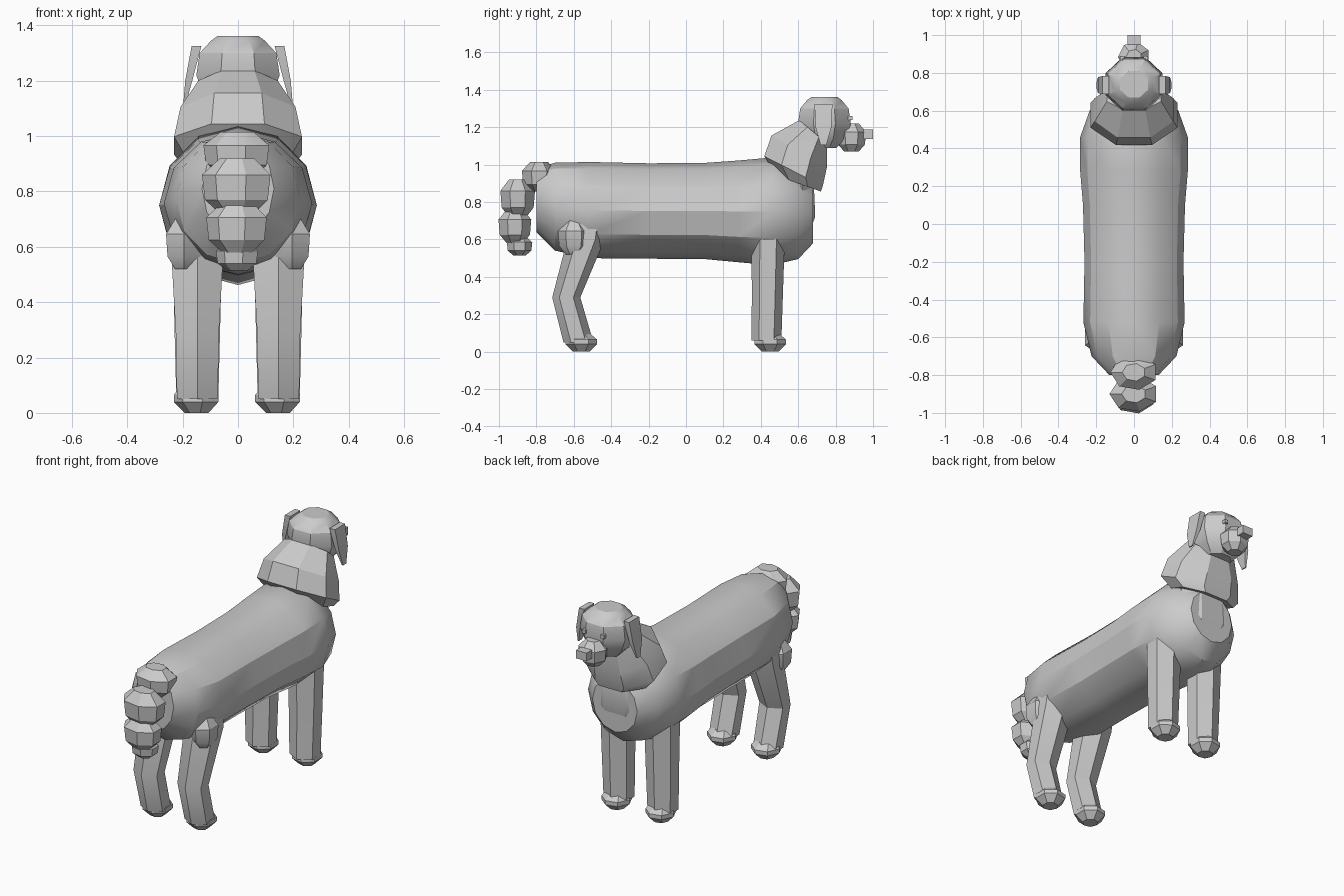
import bpy, bmesh
from math import sin, cos, pi, radians

if "Cube" in bpy.data.objects:
    bpy.data.objects.remove(bpy.data.objects["Cube"])


def loft(name, rings, sides=8, x=0.0, phase=0.5):
    """Skin elliptical rings (y, z, x radius, radius along tilt, tilt in degrees[, x shift])."""
    bm = bmesh.new()
    loops = []
    for ring in rings:
        y, z, rx, rv, tilt = ring[:5]
        dx = ring[5] if len(ring) > 5 else 0.0
        t = radians(tilt)
        loop = []
        for i in range(sides):
            a = 2 * pi * (i + phase) / sides
            v = rv * sin(a)
            loop.append(bm.verts.new((x + dx + rx * cos(a), y + v * cos(t), z + v * sin(t))))
        loops.append(loop)
    for a, b in zip(loops, loops[1:]):
        for i in range(sides):
            j = (i + 1) % sides
            bm.faces.new((a[i], a[j], b[j], b[i]))
    bm.faces.new(loops[0])
    bm.faces.new(loops[-1])
    bmesh.ops.recalc_face_normals(bm, faces=bm.faces)
    me = bpy.data.meshes.new(name)
    bm.to_mesh(me)
    bm.free()
    ob = bpy.data.objects.new(name, me)
    bpy.context.collection.objects.link(ob)
    bpy.ops.object.select_all(action='DESELECT')
    ob.select_set(True)
    bpy.context.view_layer.objects.active = ob
    bpy.ops.object.shade_smooth_by_angle(angle=radians(30))
    return ob


def blob(name, y, z, rx, ry, rz, x=0.0, sides=7):
    """Chunky faceted ball with flat caps."""
    profile = [(-1, .5), (-.5, .92), (.4, 1), (1, .5)]
    return loft(name, [(y, z + h * rz, rx * s, ry * s, 0) for h, s in profile], sides, x)


def box(name, x, y, z, sx, sy, sz):
    bpy.ops.mesh.primitive_cube_add(size=1, location=(x, y, z))
    ob = bpy.context.object
    ob.name = name
    ob.scale = (sx, sy, sz)


# Torso, lofted from rump to chest
loft("body", [(-.80, .81, .13, .17, 90), (-.70, .775, .225, .235, 90),
              (-.52, .757, .268, .257, 90), (-.2, .752, .262, .255, 90),
              (.1, .752, .270, .257, 90), (.28, .75, .285, .272, 90),
              (.46, .75, .285, .288, 90), (.60, .745, .235, .25, 90),
              (.68, .74, .15, .16, 90)], 12, phase=0)
# Chest ruff under the neck
loft("chest", [(.56, .60, .12, .09, 0), (.58, .72, .20, .12, 0),
               (.58, .84, .20, .115, 0), (.57, .97, .15, .11, 0)], 8)

# Neck and head
loft("neck", [(.60, .90, .20, .14, -20), (.575, .965, .25, .19, -27),
              (.605, 1.07, .225, .185, -30), (.68, 1.175, .155, .105, -40)], 8)
loft("head", [(.74, 1.09, .08, .07, 0), (.74, 1.14, .13, .125, 0),
              (.74, 1.22, .163, .153, 0), (.74, 1.30, .15, .14, 0),
              (.74, 1.345, .105, .10, 0), (.74, 1.362, .08, .075, 0)], 8)
blob("muzzle", .885, 1.145, .085, .08, .075)
box("nose", 0, .975, 1.163, .07, .05, .05)

# Tail of stacked tufts
blob("tail_base", -.785, .935, .125, .095, .08)
blob("tail_upper", -.90, .82, .13, .095, .10)
blob("tail_lower", -.915, .67, .115, .09, .09)
blob("tail_tip", -.89, .565, .08, .07, .05)

for side, s in (("left", -1), ("right", 1)):
    box("eye_" + side, s * .062, .878, 1.25, .022, .022, .022)
    # Drooping ear
    loft("ear_" + side, [(.735, 1.105, .005, .022, 0, s * .045),
                         (.735, 1.20, .018, .06, 0, s * .028),
                         (.735, 1.325, .025, .068, 0, 0)], 4, s * .15)
    # Front leg
    loft("front_leg_" + side, [(.43, .06, .088, .08, 0), (.435, .30, .095, .083, 0),
                               (.44, .66, .105, .09, 0)], 6, s * .147)
    # Bent hind leg and hip
    loft("hind_leg_" + side, [(-.575, .05, .085, .08, 0), (-.64, .29, .09, .075, 0),
                              (-.535, .60, .11, .10, 0), (-.53, .68, .105, .11, 0)],
         6, s * .147)
    blob("hip_" + side, -.60, .61, .075, .085, .09, s * .195, 6)
    # Paws
    for part, y in (("front", .45), ("hind", -.56)):
        loft(part + "_paw_" + side, [(y, 0, .045, .045, 0), (y, .04, .085, .087, 0),
                                     (y, .065, .085, .087, 0), (y - .01, .095, .06, .06, 0)],
             7, s * .147)
